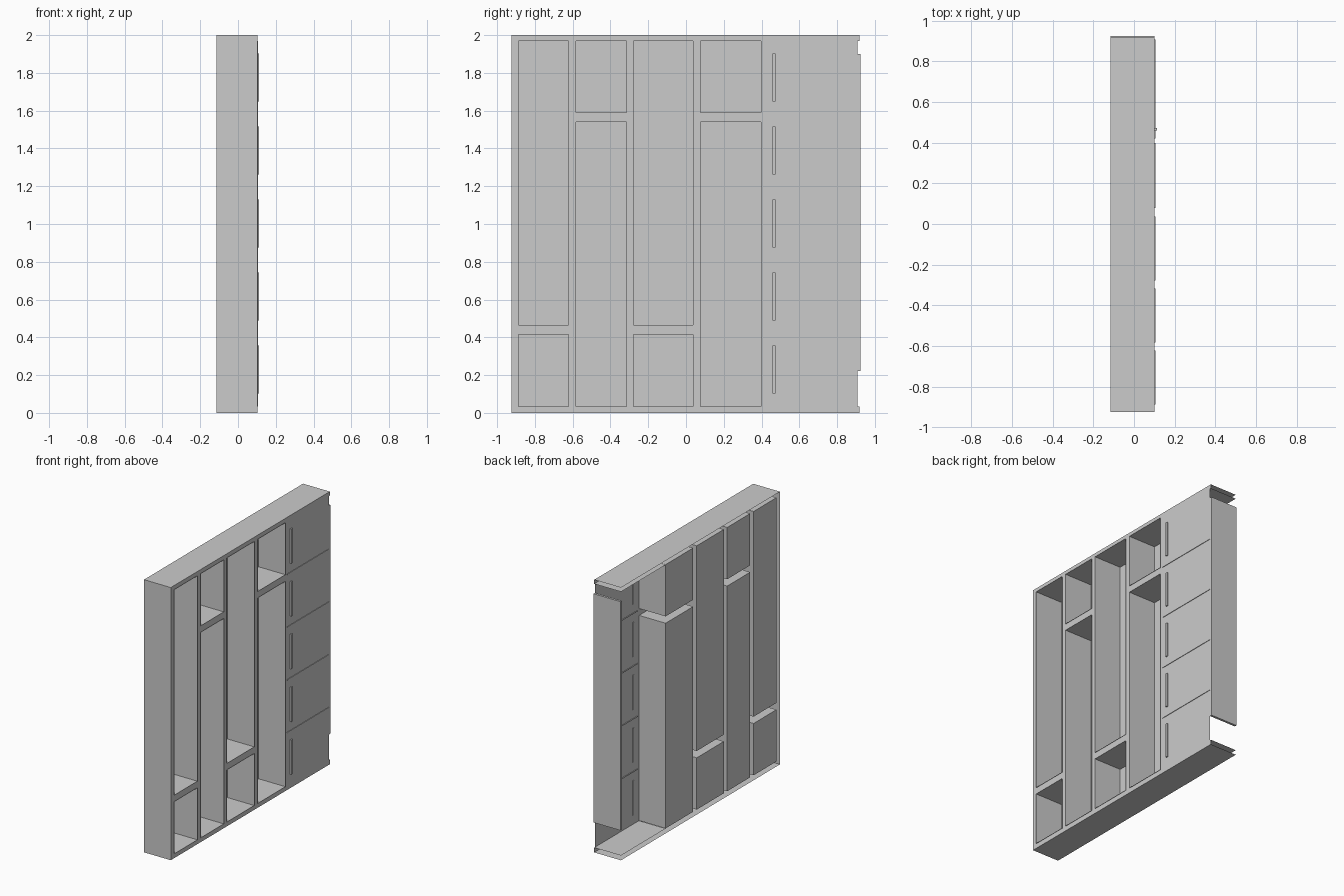
import bpy, bmesh

if "Cube" in bpy.data.objects:
    bpy.data.objects.remove(bpy.data.objects["Cube"])

XB, XF = -0.115, 0.102          # back and front planes
Y0, Y1 = -0.925, 0.918          # case ends
ZB, ZT = 0.035, 1.97            # inner floor and ceiling


def finish(name, bm):
    me = bpy.data.meshes.new(name)
    bm.to_mesh(me)
    bm.free()
    ob = bpy.data.objects.new(name, me)
    bpy.context.collection.objects.link(ob)
    return ob


def add_box(bm, x, y, z, skip=()):
    """Box from ranges; skip drops named sides to leave it open."""
    v = [bm.verts.new((a, b, c)) for a in x for b in y for c in z]
    sides = {'-x': (0, 1, 3, 2), '+x': (4, 6, 7, 5), '-y': (0, 4, 5, 1),
             '+y': (2, 3, 7, 6), '-z': (0, 2, 6, 4), '+z': (1, 5, 7, 3)}
    for key, idx in sides.items():
        if key not in skip:
            bm.faces.new([v[i] for i in idx])
    loose = [p for p in v if not p.link_faces]
    for p in loose:
        bm.verts.remove(p)


def box(name, x, y, z, skip=()):
    bm = bmesh.new()
    add_box(bm, x, y, z, skip)
    return finish(name, bm)


def front_quad(bm, y, z):
    bm.faces.new([bm.verts.new((XF, a, b)) for a, b in
                  ((y[0], z[0]), (y[1], z[0]), (y[1], z[1]), (y[0], z[1]))])


# outer shell: top, bottom and left side, open at back, front and right end
box("case_shell", (XB, XF), (Y0, Y1), (0, 2), ('-x', '+x', '+y'))

# columns of open niches: y range and the shelf's z range
low, high = (0.415, 0.465), (1.54, 1.59)
columns = [((-0.888, -0.622), low), ((-0.583, -0.316), high),
           ((-0.278, 0.037), low), ((0.078, 0.398), high)]

# flat front frame: stiles, shelf edges, top and bottom rails
frame = bmesh.new()
front_quad(frame, (Y0, Y1), (0, ZB))
front_quad(frame, (Y0, Y1), (ZT, 2))
edges = [Y0] + [e for c, _ in columns for e in c] + [0.42]
for a, b in zip(edges[::2], edges[1::2]):
    front_quad(frame, (a, b), (ZB, ZT))
for y, shelf in columns:
    front_quad(frame, y, shelf)
finish("front_frame", frame)

# niche liners, each a tray open to the front with a slight lip
for y, shelf in columns:
    for z in ((ZB, shelf[0]), (shelf[1], ZT)):
        box("niche", (XB + 0.002, XF + 0.004), y, z, ('+x',))

# drawer bay: floor and ceiling sheets
for name, z in (("bay_floor", ZB), ("bay_ceiling", ZT)):
    box(name, (XB, XF), (0.40, Y1), (z, z + 0.01), ('-x', '+x', '-y', '+y', '+z'))

# five drawer fronts, thin lips between them, upright handles
step = (ZT - ZB) / 5
for i in range(5):
    z = ZB + i * step
    fr = bmesh.new()
    front_quad(fr, (0.42, 0.907), (z, z + step))
    finish("drawer_front", fr)
    box("drawer_handle", (XF - 0.004, XF + 0.01), (0.459, 0.473),
        (z + step / 2 - 0.127, z + step / 2 + 0.127))
    if i:
        box("drawer_lip", (XF - 0.006, XF + 0.004), (0.42, 0.907), (z - 0.002, z + 0.002))

# shorter panel standing at the right end
box("end_panel", (XB, XF), (0.908, 0.925), (0.222, 1.9))
